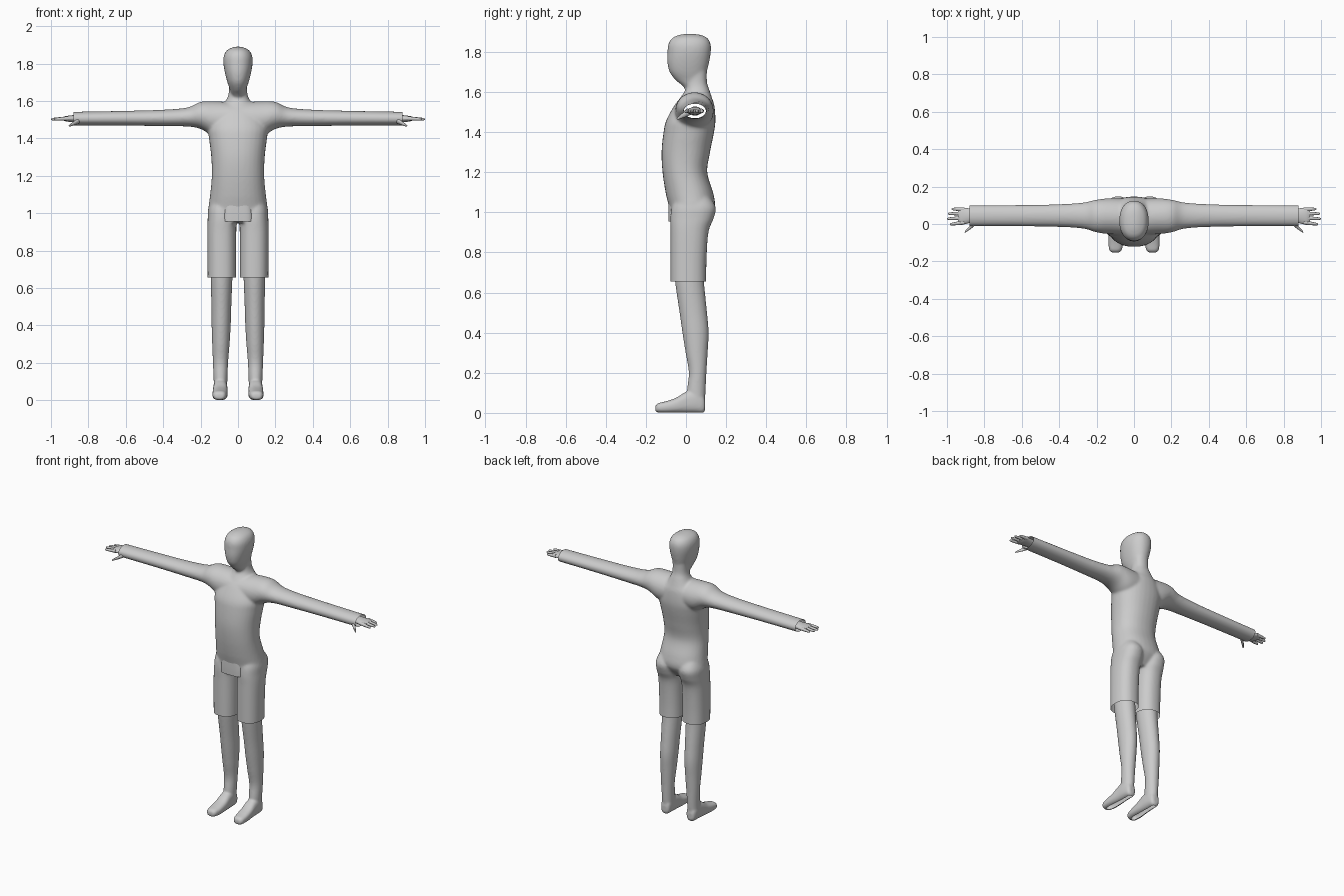
import bpy, bmesh, math
from mathutils import Vector

cube = bpy.data.objects.get("Cube")
if cube:
    bpy.data.objects.remove(cube)

grey = bpy.data.materials.new("neutral_grey")
grey.use_nodes = True
grey.diffuse_color = (0.6, 0.6, 0.6, 1)
grey.node_tree.nodes["Principled BSDF"].inputs["Base Color"].default_value = (0.6, 0.6, 0.6, 1)


def spline(a, b, c, d, t):
    return 0.5 * (2 * b + (c - a) * t + (2 * a - 5 * b + 4 * c - d) * t * t
                  + (3 * b - a - 3 * c + d) * t ** 3)


def loft(bm, axis, sections, power=2.0, sides=32, steps=5, mirror=1):
    """Skin oval sections (position, u min, u max, v min, v max) along an axis."""
    padded = [sections[0]] + sections + [sections[-1]]
    fine = []
    for i in range(len(sections) - 1):
        for s in range(steps):
            fine.append([spline(*k, s / steps) for k in zip(*padded[i:i + 4])])
    fine.append(sections[-1])
    loops = []
    for p, u0, u1, v0, v1 in fine:
        loop = []
        for k in range(sides):
            a = math.tau * k / sides
            c, s = math.cos(a), math.sin(a)
            u = (u0 + u1) / 2 + (u1 - u0) / 2 * math.copysign(abs(c) ** (2 / power), c)
            v = (v0 + v1) / 2 + (v1 - v0) / 2 * math.copysign(abs(s) ** (2 / power), s)
            co = {"x": (p, u, v), "y": (u, p, v), "z": (u, v, p)}[axis]
            loop.append(bm.verts.new((co[0] * mirror, co[1], co[2])))
        loops.append(loop)
    for a, b in zip(loops, loops[1:]):
        for k in range(sides):
            n = (k + 1) % sides
            bm.faces.new((a[k], a[n], b[n], b[k]))
    bm.faces.new(loops[0])
    bm.faces.new(loops[-1])


def centred(rows):
    return [(z, -w, w, y0, y1) for z, w, y0, y1 in rows]


def finger(bm, start, end, r0, r1, mirror):
    """Tapered finger with a rounded tip."""
    a, b = Vector(start), Vector(end)
    rows = []
    for t, r in ((0, r0), (0.5, (r0 + r1) / 2), (0.85, r1), (0.96, r1 * 0.7), (1, r1 * 0.15)):
        c = a.lerp(b, t)
        rows.append((c.x, c.y - r, c.y + r, c.z - r, c.z + r))
    loft(bm, "x", rows, sides=12, steps=2, mirror=mirror)


def finish(name, bm, voxel=0, smooth=0, cuts=()):
    """Make the object, fuse and relax its pieces, then trim open hems."""
    bmesh.ops.recalc_face_normals(bm, faces=bm.faces)
    me = bpy.data.meshes.new(name)
    bm.to_mesh(me)
    bm.free()
    ob = bpy.data.objects.new(name, me)
    bpy.context.collection.objects.link(ob)
    if voxel:
        mod = ob.modifiers.new("fuse", "REMESH")
        mod.mode, mod.voxel_size = "VOXEL", voxel
        mod = ob.modifiers.new("relax", "SMOOTH")
        mod.factor, mod.iterations = 0.5, smooth
        dg = bpy.context.evaluated_depsgraph_get()
        me = bpy.data.meshes.new_from_object(ob.evaluated_get(dg))
        ob.modifiers.clear()
        ob.data = me
    if cuts:
        bm = bmesh.new()
        bm.from_mesh(me)
        for co, no in cuts:
            bmesh.ops.bisect_plane(bm, geom=bm.verts[:] + bm.edges[:] + bm.faces[:],
                                   plane_co=co, plane_no=no, clear_outer=True)
        bm.to_mesh(me)
        bm.free()
    me.materials.clear()
    me.materials.append(grey)
    bpy.ops.object.select_all(action="DESELECT")
    ob.select_set(True)
    bpy.context.view_layer.objects.active = ob
    bpy.ops.object.shade_smooth_by_angle(angle=math.radians(50))
    return ob


# Clothed body: trunk, neck, sleeves and shorts fused together
bm = bmesh.new()
loft(bm, "z", centred([
    (0.95, .14, -.07, .09), (1.0, .16, -.079, .13), (1.04, .157, -.088, .145),
    (1.1, .149, -.102, .135), (1.2, .14, -.117, .106), (1.3, .143, -.122, .12),
    (1.4, .155, -.112, .14), (1.46, .16, -.098, .147), (1.53, .13, -.06, .142),
    (1.57, .088, -.03, .13), (1.61, .06, -.004, .117), (1.65, .049, .0, .105),
    (1.73, .049, .0, .105)]), power=2.2)
loft(bm, "z", centred([
    (1.61, .02, .0, .08), (1.635, .036, -.022, .09), (1.66, .043, -.052, .098),
    (1.7, .057, -.082, .104), (1.75, .07, -.093, .116), (1.8, .078, -.092, .124),
    (1.84, .076, -.088, .123), (1.87, .06, -.068, .106), (1.886, .03, -.03, .07),
    (1.89, .008, .0, .03)]), power=2.2)
for side in (1, -1):
    loft(bm, "x", [
        (0, -.06, .13, 1.42, 1.59), (.12, -.055, .138, 1.41, 1.598),
        (.2, -.045, .13, 1.45, 1.595), (.27, -.025, .115, 1.463, 1.565),
        (.4, -.016, .106, 1.465, 1.553), (.6, -.013, .102, 1.468, 1.547),
        (.88, -.012, .1, 1.469, 1.542), (.95, -.012, .1, 1.469, 1.542)],
        mirror=side)
    loft(bm, "z", [
        (.6, .009, .162, -.077, .102), (.75, .009, .163, -.077, .102),
        (.9, .009, .164, -.077, .112), (.97, .008, .162, -.078, .138),
        (1.03, .01, .158, -.07, .147), (1.1, .03, .13, -.04, .1)],
        power=2.3, mirror=side)
finish("clothed_body", bm, 0.007, 10, [
    ((.88, 0, 0), (1, 0, 0)), ((-.88, 0, 0), (-1, 0, 0)), ((0, 0, .655), (0, 0, -1))])

# Shirt hem showing at the front
bm = bmesh.new()
loft(bm, "z", centred([(.955, .08, -.088, 0), (1.0, .078, -.088, 0),
                       (1.06, .07, -.086, 0)]), power=3.5)
finish("shirt_hem", bm)

for side, label in ((1, "left"), (-1, "right")):
    # Lower leg and foot
    bm = bmesh.new()
    loft(bm, "z", [
        (.03, .06, .128, .02, .092), (.1, .057, .13, .005, .097),
        (.2, .053, .134, .014, .102), (.3, .045, .138, -.002, .108),
        (.4, .039, .141, -.018, .113), (.5, .036, .142, -.032, .105),
        (.65, .03, .146, -.054, .09), (.72, .03, .146, -.058, .09)], mirror=side)
    loft(bm, "y", [
        (-.153, .08, .118, .008, .034), (-.14, .066, .132, .002, .048),
        (-.1, .057, .137, .0, .058), (-.05, .055, .136, .0, .075),
        (.0, .056, .133, .0, .105), (.05, .058, .131, .0, .115),
        (.085, .064, .124, .0, .09), (.096, .078, .112, .015, .06)],
        power=2.6, mirror=side)
    finish(label + "_leg", bm, 0.006, 6, [((0, 0, .002), (0, 0, -1))])

    # Hand: wrist and palm, four fingers and a thumb
    bm = bmesh.new()
    loft(bm, "x", [
        (.8, .015, .075, 1.482, 1.528), (.86, .01, .08, 1.485, 1.526),
        (.9, .0, .086, 1.488, 1.522), (.925, -.002, .088, 1.492, 1.518),
        (.94, .01, .08, 1.498, 1.512)], sides=24, mirror=side)
    for y0, y1, tip in ((.008, -.002, .985), (.032, .028, 1.0), (.056, .055, .995), (.078, .08, .975)):
        finger(bm, (.91, y0, 1.506), (tip, y1, 1.502), .0115, .007, side)
    finger(bm, (.84, .015, 1.5), (.905, -.044, 1.466), .016, .007, side)
    finish(label + "_hand", bm)
